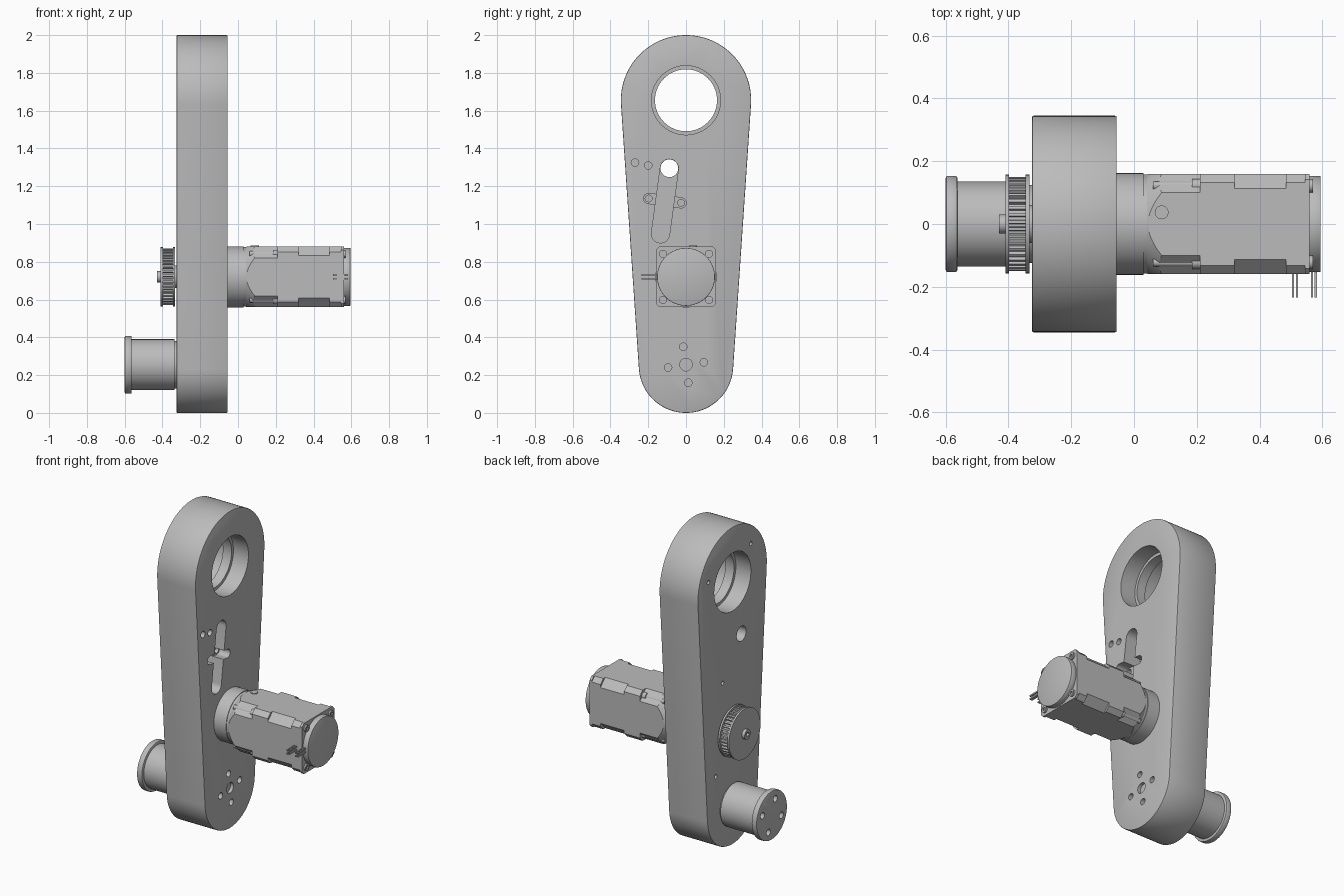
import bpy
import bmesh
from math import sin, cos, acos, atan2, hypot, pi, tau

if "Cube" in bpy.data.objects:
    bpy.data.objects.remove(bpy.data.objects["Cube"], do_unlink=True)

grey = bpy.data.materials.new("machined grey")
grey.use_nodes = True
colour = (0.5, 0.5, 0.5, 1)
grey.diffuse_color = colour
grey.node_tree.nodes["Principled BSDF"].inputs["Base Color"].default_value = colour


# ---- helpers: outlines are lists of (y, z), extruded along x ----
def circle(y, z, r, n=48):
    return [(y + r * cos(tau * i / n), z + r * sin(tau * i / n)) for i in range(n)]


def belt(y1, z1, r1, y2, z2, r2, n=32):
    """Outline wrapped around two circles."""
    a = atan2(z2 - z1, y2 - y1)
    b = acos((r1 - r2) / hypot(y2 - y1, z2 - z1))
    pts = []
    for y, z, r, start, sweep in ((y2, z2, r2, a - b, 2 * b), (y1, z1, r1, a + b, tau - 2 * b)):
        for i in range(n + 1):
            t = start + sweep * i / n
            pts.append((y + r * cos(t), z + r * sin(t)))
    return pts


def octagon(z, h, c):
    """Square of half size h with corners cut by c."""
    k = h - c
    half = [(h, -k), (h, k), (k, h), (-k, h)]
    return [(y, z + w) for y, w in half] + [(-y, z - w) for y, w in half]


def prism(name, outline, x0, x1, scale=1, centre=(0, 0)):
    bm = bmesh.new()
    cy, cz = centre
    a = [bm.verts.new((x0, y, z)) for y, z in outline]
    b = [bm.verts.new((x1, cy + (y - cy) * scale, cz + (z - cz) * scale)) for y, z in outline]
    bm.faces.new(a)
    bm.faces.new(b)
    for i in range(len(a)):
        j = (i + 1) % len(a)
        bm.faces.new((a[i], a[j], b[j], b[i]))
    bmesh.ops.recalc_face_normals(bm, faces=bm.faces)
    mesh = bpy.data.meshes.new(name)
    bm.to_mesh(mesh)
    bm.free()
    mesh.materials.append(grey)
    ob = bpy.data.objects.new(name, mesh)
    bpy.context.collection.objects.link(ob)
    return ob


def apply(ob, mod):
    bpy.context.view_layer.objects.active = ob
    bpy.ops.object.modifier_apply(modifier=mod.name)


def boolean(ob, outline, x0, x1, operation="DIFFERENCE", **kw):
    cutter = prism("cutter", outline, x0, x1, **kw)
    mod = ob.modifiers.new("cut", "BOOLEAN")
    mod.operation = operation
    mod.solver = "EXACT"
    mod.object = cutter
    apply(ob, mod)
    bpy.data.objects.remove(cutter, do_unlink=True)


def soften(ob, width):
    mod = ob.modifiers.new("edge", "BEVEL")
    mod.width = width
    mod.segments = 2
    mod.limit_method = "ANGLE"
    apply(ob, mod)


# ---- arm housing ----
BACK, FACE = -0.325, -0.055
OUT = 0.05
TOP, AXLE, MOTOR = 1.655, 0.255, 0.72
arm = prism("arm_housing", belt(0, 0.25, 0.25, 0, TOP, 0.345, 48), BACK, FACE)
soften(arm, 0.005)

# Stepped bore with an inner lip
boolean(arm, circle(0, TOP, 0.164, 64), BACK - OUT, FACE + OUT)
boolean(arm, circle(0, TOP, 0.183, 64), -0.16, FACE + OUT)
boolean(arm, circle(0, TOP, 0.183, 64), BACK - OUT, -0.22)

# Adjuster slot, its through hole and the cross slot
boolean(arm, belt(-0.135, 0.948, 0.048, -0.088, 1.295, 0.048, 16), -0.17, FACE + OUT)
boolean(arm, circle(-0.088, 1.295, 0.047, 32), BACK - OUT, FACE + OUT)
boolean(arm, belt(-0.198, 1.135, 0.027, -0.026, 1.112, 0.027, 12), -0.13, FACE + OUT)
for y, z in ((-0.198, 1.135), (-0.026, 1.112)):
    boolean(arm, circle(y, z, 0.018, 16), -0.2, FACE + OUT)

# Small holes on the motor side
for y, z in ((-0.27, 1.325), (-0.2, 1.31), (-0.015, 0.35), (0.095, 0.268), (0.012, 0.16), (-0.095, 0.24)):
    boolean(arm, circle(y, z, 0.02, 20), -0.14, FACE + OUT)
boolean(arm, circle(0, AXLE, 0.033, 28), -0.075, FACE + OUT)

# Small holes on the pulley side
for y, z in ((-0.183, 1.827), (0.24, 1.743), (0.1, 1.055), (0.167, 0.49)):
    boolean(arm, circle(y, z, 0.013, 16), BACK - OUT, -0.25)

# ---- axle stub with end flange ----
prism("axle_neck", circle(0, AXLE, 0.125), -0.337, BACK + 0.01)
prism("axle_barrel", circle(0, AXLE, 0.135, 64), -0.57, -0.335)
flange = prism("axle_flange", circle(0, AXLE, 0.153, 64), -0.6, -0.563)
soften(flange, 0.006)
for i in range(4):
    t = 0.35 + i * pi / 2
    boolean(flange, circle(0.1 * cos(t), AXLE + 0.1 * sin(t), 0.02, 20), -0.65, -0.575)

# ---- toothed pulley ----
TEETH = 40
teeth = []
for i in range(TEETH):
    for step, r in ((0, 0.138), (0.4, 0.138), (0.5, 0.15), (0.9, 0.15)):
        t = tau * (i + step) / TEETH
        teeth.append((r * cos(t), MOTOR + r * sin(t)))
prism("pulley_teeth", teeth, -0.4, -0.34)
for label, x0, x1 in (("outer", -0.41, -0.398), ("inner", -0.345, -0.333)):
    prism("pulley_rim_" + label, circle(0, MOTOR, 0.157, 64), x0, x1)
prism("pulley_shaft", circle(0, MOTOR, 0.06), -0.34, BACK + 0.01)
hub = prism("pulley_screw", circle(0, MOTOR, 0.03, 32), -0.43, -0.405)
boolean(hub, circle(0, MOTOR, 0.016, 6), -0.45, -0.415)

# ---- motor ----
prism("motor_collar", circle(0, MOTOR, 0.162, 64), FACE - 0.01, 0.03)
prism("motor_neck", circle(0, MOTOR, 0.158, 64), 0.03, 0.12)
shoulder = prism("motor_shoulder", octagon(MOTOR, 0.16, 0.06), 0.04, 0.212)
boolean(shoulder, circle(0, MOTOR, 0.15, 64), 0.03, 0.3, "INTERSECT", scale=2.2, centre=(0, MOTOR))
body = (("front", 0.21, 0.32, 0.028), ("middle", 0.32, 0.485, 0.047),
        ("rear", 0.485, 0.545, 0.028), ("end", 0.545, 0.56, 0.018))
for label, x0, x1, cut in body:
    prism("motor_body_" + label, octagon(MOTOR, 0.16, cut), x0, x1)
cap = prism("motor_end_cap", circle(0, MOTOR, 0.153, 64), 0.555, 0.595)
soften(cap, 0.003)

# Corner screws, front and rear
for sy in (-1, 1):
    for sz in (-1, 1):
        y, z = sy * 0.122, MOTOR + sz * 0.122
        prism("corner_screw_shaft", circle(y, z, 0.014, 16), 0.06, 0.19)
        prism("corner_screw_head", circle(y, z, 0.021, 20), 0.185, 0.215)
        screw = prism("rear_screw", circle(y, z, 0.021, 20), 0.55, 0.57)
        boolean(screw, circle(y, z, 0.011, 6), 0.563, 0.6)

# Set screw on top of the shoulder
bpy.ops.mesh.primitive_cylinder_add(vertices=20, radius=0.022, depth=0.04, location=(0.088, 0.037, MOTOR + 0.145))
set_screw = bpy.context.object
set_screw.name = "set_screw"
set_screw.data.materials.append(grey)

# Paired terminal pins on the front side
for x in (0.513, 0.573):
    for dx in (-0.006, 0.006):
        for dz in (-0.01, 0.01):
            bpy.ops.mesh.primitive_cube_add(size=1, location=(x + dx, -0.19, MOTOR + dz))
            pin = bpy.context.object
            pin.name = "terminal_pin"
            pin.scale = (0.007, 0.09, 0.009)
            pin.data.materials.append(grey)

# ---- smooth curved sides, keep edges crisp ----
for ob in bpy.context.scene.objects:
    ob.select_set(ob.type == "MESH")
bpy.context.view_layer.objects.active = arm
bpy.ops.object.shade_smooth_by_angle(angle=pi / 6)
